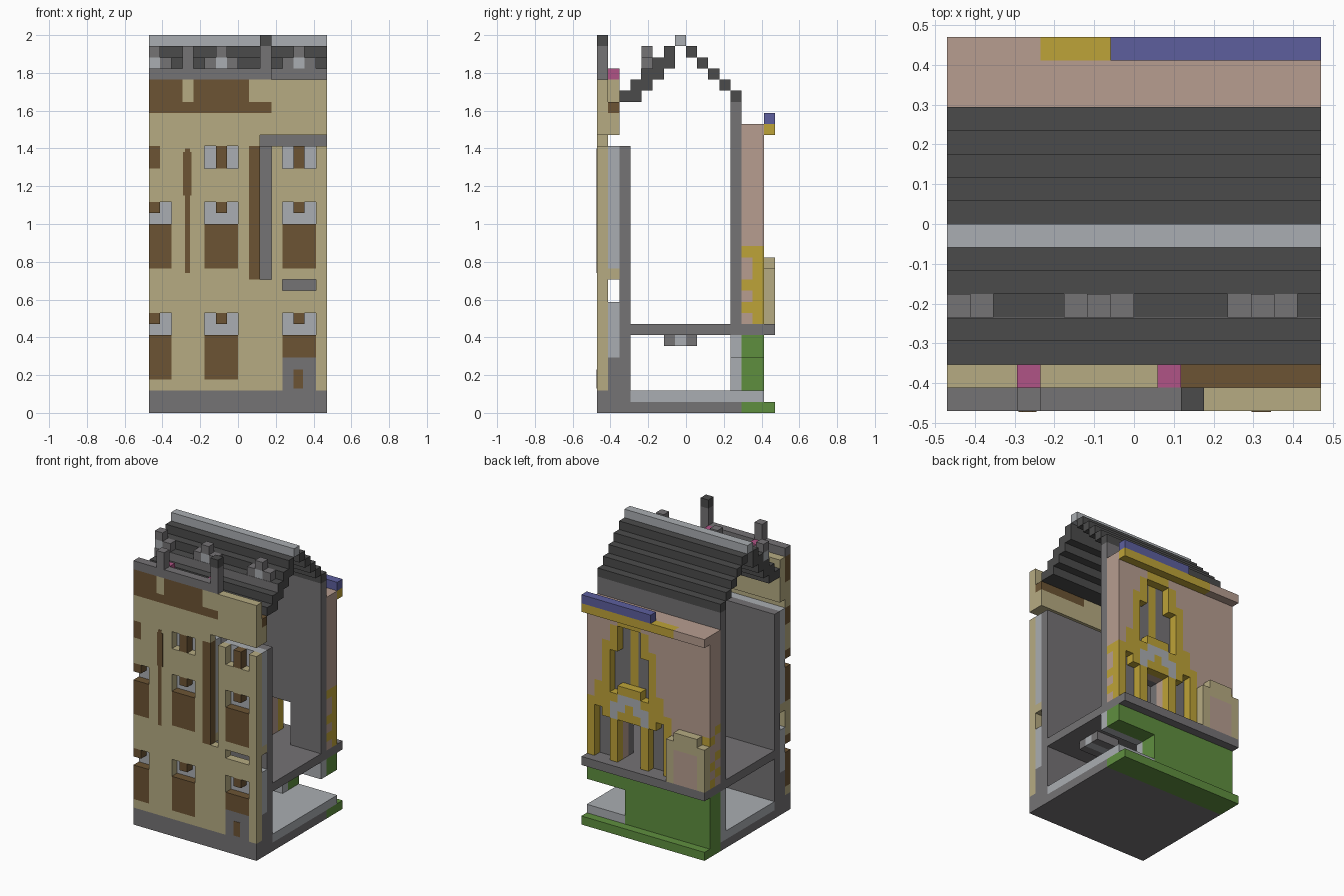
import bpy
import bmesh
from mathutils import Vector

cube = bpy.data.objects.get("Cube")
if cube:
    bpy.data.objects.remove(cube, do_unlink=True)

U = 2 / 34      # block size
W = 16          # blocks across
ORIGIN = Vector((-W / 2, -W / 2, 0))

# Colours
HEX = dict(tan="B6AB82", light_grey="AAAEB2", grey="757375", dark_grey="4B4B4B",
           brown="6C5434", salmon="B79D90", gold="BEA338", violet="5D5F9E",
           pink="B05486", green="5F8F3F")
mats, slot = [], {}
for name, code in HEX.items():
    srgb = [int(code[i:i + 2], 16) / 255 for i in (0, 2, 4)]
    lin = [((c + 0.055) / 1.055) ** 2.4 for c in srgb] + [1]
    m = bpy.data.materials.new(name)
    m.use_nodes = True
    m.diffuse_color = lin
    m.node_tree.nodes["Principled BSDF"].inputs["Base Color"].default_value = lin
    slot[name] = len(mats)
    mats.append(m)

grid = {}       # block -> (part, colour)


def fill(part, colour, xs, ys, zs):
    """Fill inclusive ranges of blocks; a colour of None carves them away."""
    ends = [(r, r) if isinstance(r, int) else r for r in (xs, ys, zs)]
    for x in range(ends[0][0], ends[0][1] + 1):
        for y in range(ends[1][0], ends[1][1] + 1):
            for z in range(ends[2][0], ends[2][1] + 1):
                if colour:
                    grid[x, y, z] = (part, colour)
                else:
                    grid.pop((x, y, z), None)


ALL = (0, W - 1)

# Foundation, ground floor and upper floor
fill("foundation", "grey", ALL, (0, 12), 0)
fill("ground_floor", "light_grey", ALL, (3, 14), 1)
fill("upper_floor", "grey", ALL, (3, 15), 7)

# Front inner wall and lining layer
fill("front_inner_wall", "grey", ALL, 2, (1, 23))
fill("front_lining", "grey", ALL, 1, (1, 4))
fill("front_lining", "light_grey", ALL, 1, (5, 9))
fill("front_lining", "tan", ALL, 1, 12)
fill("front_lining", "light_grey", ALL, 1, (13, 23))
fill("front_lining", None, 10, 1, (12, 23))

# Street facade
F = "front_facade"
fill(F, "grey", ALL, 0, 1)
fill(F, "tan", ALL, 0, (2, 29))
fill(F, None, 10, 0, (12, 24))
fill(F, None, (10, 15), 0, 24)
fill(F, "brown", 9, 0, (12, 23))
fill(F, "brown", (0, 8), 0, (27, 29))
fill(F, "tan", 3, 0, (28, 29))
fill(F, "brown", (9, 10), 0, 27)

# Windows: brown panels, recessed heads and a central block
for a, b, mid in ((0, 1, 0), (5, 7, 6), (12, 14, 13)):
    for sill in (3, 13):
        fill(F, "brown", (a, b), 0, (sill, sill + 3))
        fill(F, None, (a, b), 0, (sill + 4, sill + 5))
        fill(F, "brown", mid, 0, sill + 5)
    if a:
        fill(F, None, (a, b), 0, (22, 23))
    fill(F, "brown", mid, 0, (22, 23))
fill(F, None, (12, 14), 0, 11)
fill("front_door", "grey", (12, 14), 0, (2, 4))

# Eaves behind the facade, parapet, posts and chimney
fill("eaves", "tan", (0, 9), 1, (25, 29))
fill("eaves", "tan", (10, 15), 1, (25, 26))
fill("eaves", "brown", (10, 15), 1, 27)
fill("parapet", "grey", (0, 9), 0, 30)
fill("parapet", "grey", 3, 0, (31, 32))
fill("chimney", "grey", 10, 0, (30, 32))
fill("chimney", "dark_grey", 10, 0, 33)
for x in (3, 9):
    fill("flowers", "pink", x, 1, 30)

# Back wall
fill("back_inner_wall", "grey", ALL, 12, (8, 27))
fill("back_facade", "salmon", ALL, (13, 14), (8, 25))

# Stepped roof with ridge
for i in range(5):
    fill("roof", "dark_grey", ALL, 2 + i, (28 + max(i - 1, 0), 28 + i))
    fill("roof", "dark_grey", ALL, 12 - i, 28 + i)
fill("ridge", "light_grey", ALL, 7, 33)

# Dormers
for a, b, mid in ((0, 1, 0), (5, 7, 6), (12, 14, 13)):
    fill("dormers", "grey", (a, b), 4, 31)
    fill("dormers", "light_grey", mid, 4, 31)
    fill("dormers", "grey", mid, 4, 32)

# Basement at the back: green wall with an opening, pale inner wall
fill("green_base", "green", ALL, (13, 15), 0)
fill("green_base", "green", (0, 10), (13, 14), (1, 6))
fill("green_base", "green", (11, 15), (13, 14), (5, 6))
fill("basement_wall", "light_grey", (0, 10), 12, (2, 6))
fill("basement_wall", "light_grey", (11, 15), 12, (5, 6))
for x in (2, 11):
    fill("ceiling_lamps", "grey", (x, x + 2), (6, 8), 6)
    fill("ceiling_lamps", "light_grey", (x, x + 2), 7, 6)

# Arched window on the back: left half, top row first, mirrored.
# g gold, p recessed grey panel, c recessed gold bar, l pale arch, o open door
ARCH = """....gg ...gpc ...gpc ..ggpc ..gppc ..gppc ..gppc ..gppc .ggpgg
.gggll gggllg gpglgg gppgoo gppgoo gppgoo gppgoo gppgoo""".split()
for r, half in enumerate(ARCH):
    z = 24 - r
    for k, ch in enumerate(half + half[-2::-1]):
        x = 15 - k
        if ch == "g":
            fill("arch_frame", "gold", x, 14, z)
        elif ch == "l":
            fill("arch_frame", "light_grey", x, 14, z)
        elif ch in "pc":
            fill("back_facade", None, x, 14, z)
            fill("arch_panel", "grey" if ch == "p" else "gold", x, 13, z)
        elif ch == "o":
            fill("back_facade", None, x, (12, 14), z)

# Gold speckles at the facade ends
for z in (9, 11, 14):
    fill("back_facade", "gold", 15, 13, z)
    fill("back_facade", "gold", 0, 13, z)
for z in (8, 10, 13):
    fill("back_facade", "gold", 0, 14, z)

# Cornice and balcony box
fill("cornice", "salmon", (0, 3), 15, 25)
fill("cornice", "gold", (4, 15), 15, 25)
fill("cornice_cap", "violet", (7, 15), 15, 26)
fill("balcony_box", "tan", (0, 4), 15, (8, 12))
fill("balcony_box", "salmon", (1, 3), 15, (8, 11))
fill("balcony_box", "tan", (1, 3), 15, 13)

# Turn every part into a mesh of its exposed block faces
AXES = [Vector(a) for a in ((1, 0, 0), (0, 1, 0), (0, 0, 1))]


def build(part):
    bm = bmesh.new()
    verts = {}
    for cell, (owner, colour) in grid.items():
        if owner != part:
            continue
        for i in range(3):
            u, v = AXES[(i + 1) % 3], AXES[(i + 2) % 3]
            for s in (0, 1):
                near = list(cell)
                near[i] += 2 * s - 1
                if tuple(near) in grid:
                    continue
                p = Vector(cell) + AXES[i] * s
                ring = [p, p + u, p + u + v, p + v]
                if not s:
                    ring.reverse()
                corners = []
                for c in ring:
                    key = tuple(int(n) for n in c)
                    if key not in verts:
                        verts[key] = bm.verts.new((c + ORIGIN) * U)
                    corners.append(verts[key])
                bm.faces.new(corners).material_index = slot[colour]
    mesh = bpy.data.meshes.new(part)
    bm.to_mesh(mesh)
    bm.free()
    for m in mats:
        mesh.materials.append(m)
    bpy.context.collection.objects.link(bpy.data.objects.new(part, mesh))


for part in sorted({owner for owner, _ in grid.values()}):
    build(part)


# Thin painted plates facing the front
def plate(name, colour, x0, x1, z0, z1, y=0, t=0.004):
    bm = bmesh.new()
    bmesh.ops.create_cube(bm, size=1)
    for v in bm.verts:
        v.co = ((x0 + x1) / 2 + v.co.x * (x1 - x0), (y - W / 2) * U + v.co.y * t,
                (z0 + z1) / 2 + v.co.z * (z1 - z0))
    mesh = bpy.data.meshes.new(name)
    bm.to_mesh(mesh)
    bm.free()
    mesh.materials.append(mats[slot[colour]])
    bpy.context.collection.objects.link(bpy.data.objects.new(name, mesh))


plate("facade_drip", "brown", -0.28, -0.255, 0.74, 1.4)
plate("facade_drip_upper", "brown", -0.29, -0.245, 1.15, 1.38)
plate("door_panel", "brown", 0.295, 0.345, 0.13, 0.23)
plate("dormer_band", "grey", -W / 2 * U, W / 2 * U, 30 * U, 31 * U, y=4)
